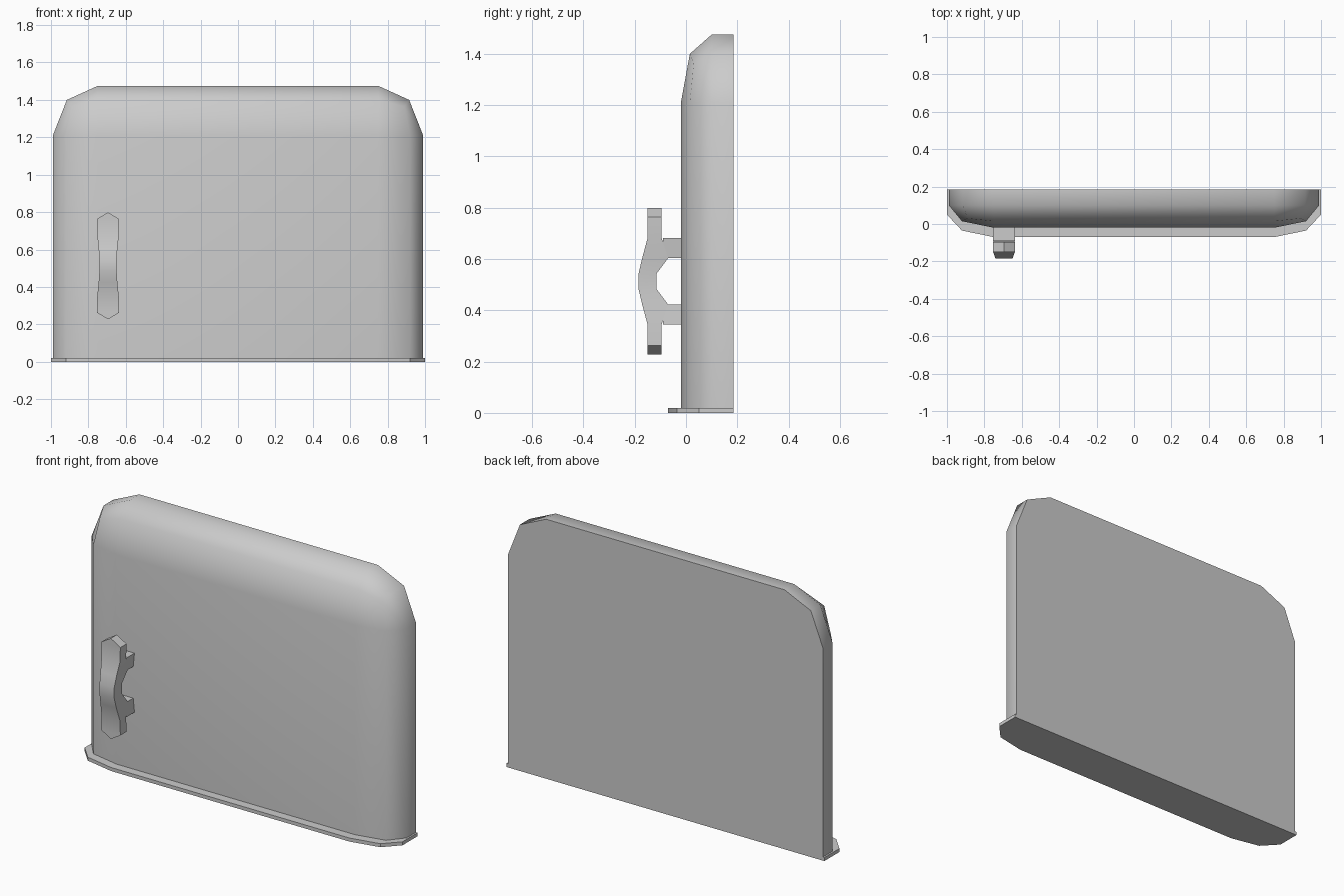
import bpy, bmesh, math

cube = bpy.data.objects.get("Cube")
if cube:
    bpy.data.objects.remove(cube, do_unlink=True)

# One plain grey for every part
GREY = (0.6, 0.6, 0.6, 1)
grey = bpy.data.materials.new("light grey")
grey.use_nodes = True
grey.diffuse_color = GREY
grey.node_tree.nodes["Principled BSDF"].inputs["Base Color"].default_value = GREY


def loft(name, rings, angle):
    """Bridge equal-length rings of points, cap both ends, shade by angle."""
    bm = bmesh.new()
    loops = [[bm.verts.new(p) for p in ring] for ring in rings]
    for a, b in zip(loops, loops[1:]):
        for i in range(len(a)):
            j = (i + 1) % len(a)
            bm.faces.new((a[i], a[j], b[j], b[i]))
    bm.faces.new(loops[0])
    bm.faces.new(loops[-1])
    bmesh.ops.remove_doubles(bm, verts=bm.verts[:], dist=0.0005)
    bmesh.ops.recalc_face_normals(bm, faces=bm.faces[:])
    mesh = bpy.data.meshes.new(name)
    bm.to_mesh(mesh)
    bm.free()
    mesh.materials.append(grey)
    obj = bpy.data.objects.new(name, mesh)
    bpy.context.collection.objects.link(obj)
    bpy.ops.object.select_all(action="DESELECT")
    obj.select_set(True)
    bpy.context.view_layer.objects.active = obj
    bpy.ops.object.shade_smooth_by_angle(angle=math.radians(angle))
    return obj


# Door panel: arched outline stepping in towards the front
BACK, CORNER_X, CORNER_Z, BOTTOM = 0.185, 0.75, 1.21, 0.02


def panel_ring(y, mid_y, side, mid, top):
    half = [(CORNER_X + side, y, BOTTOM), (CORNER_X + side, y, CORNER_Z),
            (CORNER_X + mid[0], mid_y, CORNER_Z + mid[1]),
            (CORNER_X, y, CORNER_Z + top)]
    return half + [(-x, py, z) for x, py, z in reversed(half)]


outer = (0.24, (0.165, 0.19), 0.265)
loft("door_panel", [
    panel_ring(BACK, BACK, *outer),
    panel_ring(0.10, 0.10, *outer),
    panel_ring(0.015, 0.03, 0.17, (0.14, 0.153), 0.19),
    panel_ring(-0.02, -0.02, 0, (0, 0), 0),
], 55)

# Base plate: thin chamfered slab
half = [(1.0, BACK), (1.0, 0.05), (0.92, -0.035), (0.75, -0.07)]
plan = half + [(-x, y) for x, y in reversed(half)]
loft("base_plate", [[(x, y, z) for x, y in plan] for z in (0, BOTTOM)], 30)

# Handle: stations of height offset, front y, back y and half width
HANDLE_X, HANDLE_Z = -0.695, 0.513


def station(dz, front, back, w):
    return [(HANDLE_X + sx * w, y, HANDLE_Z + dz)
            for sx, y in ((-1, front), (1, front), (1, back), (-1, back))]


upper = [(0.03, -0.185, -0.115, 0.046), (0.09, -0.171, -0.07, 0.05),
         (0.168, -0.15, -0.095, 0.058), (0.25, -0.15, -0.095, 0.06),
         (0.286, -0.15, -0.095, 0)]
lower = [(-dz, f, b, w) for dz, f, b, w in reversed(upper)]
loft("handle_grip", [station(*s) for s in lower + upper], 30)

# Handle posts
for name, s in (("handle_upper_post", 1), ("handle_lower_post", -1)):
    loft(name, [station(s * 0.09, -0.09, 0, 0.05),
                station(s * 0.168, -0.09, 0, 0.058)], 30)
